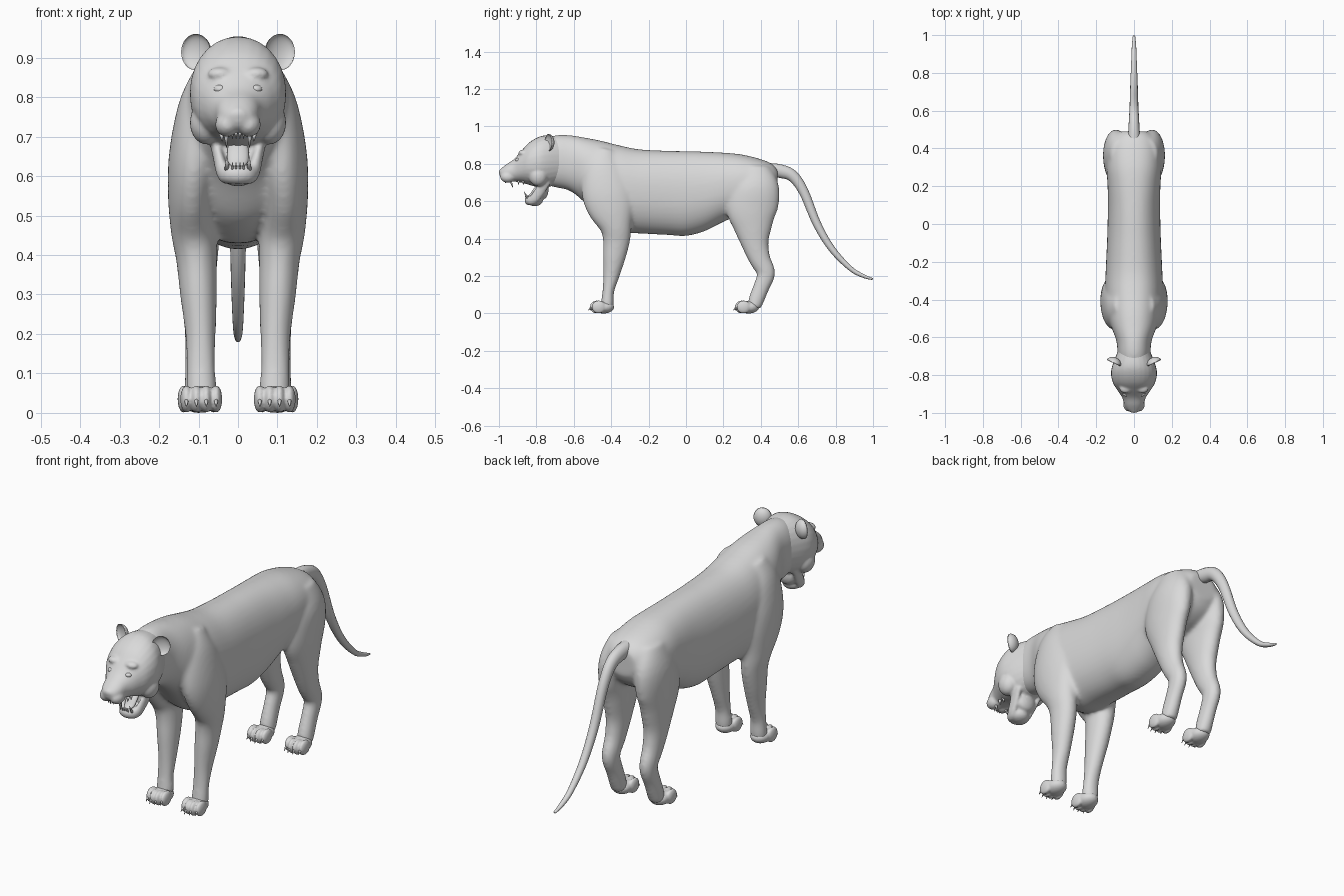
import bpy, bmesh, math
from mathutils import Vector, Matrix

cube = bpy.data.objects.get("Cube")
if cube:
    bpy.data.objects.remove(cube, do_unlink=True)

# One plain grey covers the whole animal
grey = bpy.data.materials.new("plain grey")
grey.use_nodes = True
grey.diffuse_color = (0.7, 0.7, 0.7, 1)
grey.node_tree.nodes["Principled BSDF"].inputs["Base Color"].default_value = (0.7, 0.7, 0.7, 1)

SIDES = (1, -1)


def finish(name, bm, voxel=0, smoothing=0):
    """Turn a bmesh into an object, optionally fusing its parts into one skin."""
    bmesh.ops.recalc_face_normals(bm, faces=bm.faces)
    for face in bm.faces:
        face.smooth = True
    mesh = bpy.data.meshes.new(name)
    bm.to_mesh(mesh)
    bm.free()
    mesh.materials.append(grey)
    obj = bpy.data.objects.new(name, mesh)
    bpy.context.collection.objects.link(obj)
    if voxel:
        fuse = obj.modifiers.new("fuse", 'REMESH')
        fuse.mode = 'VOXEL'
        fuse.voxel_size = voxel
        fuse.use_smooth_shade = True
        relax = obj.modifiers.new("relax", 'SMOOTH')
        relax.factor = 0.5
        relax.iterations = smoothing
    return obj


def spline(points, steps=5):
    """Catmull-Rom interpolation through tuples of any length."""
    result = []
    last = len(points) - 1
    for i in range(last):
        p, q, r, s = (points[min(max(k, 0), last)] for k in range(i - 1, i + 3))
        for step in range(steps):
            t = step / steps
            result.append([b + t / 2 * (c - a + t * (2*a - 5*b + 4*c - d + t * (3*(b - c) + d - a)))
                           for a, b, c, d in zip(p, q, r, s)])
    result.append(list(points[-1]))
    return result


def loft(bm, stations, side=1, upright=False, power=2.0, sides=28):
    """Skin elliptical rings (x, y, z, half width, half depth) along a path."""
    path = spline(stations)
    centres = [Vector((side * p[0], p[1], p[2])) for p in path]
    rings = []
    for i, (centre, p) in enumerate(zip(centres, path)):
        along = centres[min(i + 1, len(path) - 1)] - centres[max(i - 1, 0)]
        if upright:
            along = Vector((0, 1, 0))
        along.normalize()
        across = Vector((1, 0, 0))
        across = (across - along * across.dot(along)).normalized()
        up = along.cross(across)
        ring = []
        for k in range(sides):
            angle = math.tau * k / sides
            c, s = (math.copysign(abs(f) ** (2 / power), f) for f in (math.cos(angle), math.sin(angle)))
            ring.append(bm.verts.new(centre + across * c * p[3] + up * s * p[4]))
        rings.append(ring)
    for low, high in zip(rings, rings[1:]):
        for k in range(sides):
            j = (k + 1) % sides
            bm.faces.new((low[k], low[j], high[j], high[k]))
    bm.faces.new(rings[0])
    bm.faces.new(rings[-1])


def spans(profile):
    """Convert (y, top, bottom, half width) into loft stations."""
    return [(0, y, (top + low) / 2, w, (top - low) / 2) for y, top, low, w in profile]


def ball(bm, centre, radii, turn=0):
    place = Matrix.Translation(centre) @ Matrix.Rotation(turn, 4, 'Z') @ Matrix.Diagonal((*radii, 1))
    return bmesh.ops.create_uvsphere(bm, u_segments=24, v_segments=16, radius=1, matrix=place)["verts"]


def spike(bm, base, tip, radius):
    base, tip = Vector(base), Vector(tip)
    axis = tip - base
    place = Matrix.Translation((base + tip) / 2) @ axis.to_track_quat('Z', 'Y').to_matrix().to_4x4()
    bmesh.ops.create_cone(bm, cap_ends=True, segments=10, radius1=radius, radius2=radius / 8,
                          depth=axis.length, matrix=place)


# Body: trunk with neck, shoulders and front legs, hips and hind legs
body = bmesh.new()
loft(body, spans([
    (-.80, .92, .70, .07), (-.70, .952, .675, .086), (-.62, .953, .655, .093),
    (-.54, .94, .59, .122), (-.46, .925, .49, .143), (-.36, .90, .435, .153),
    (-.25, .878, .428, .15), (-.10, .87, .42, .143), (0, .868, .415, .14),
    (.10, .865, .44, .138), (.20, .86, .49, .14), (.30, .85, .53, .145),
    (.40, .825, .56, .138), (.46, .80, .60, .11), (.49, .77, .65, .07)]),
    upright=True, power=2.2, sides=40)
front_leg = [
    (.06, -.43, .87, .045, .06), (.085, -.44, .78, .064, .11), (.108, -.425, .66, .066, .135),
    (.117, -.40, .56, .061, .125), (.112, -.375, .46, .058, .085), (.105, -.372, .39, .052, .073),
    (.10, -.384, .30, .047, .061), (.095, -.40, .20, .039, .044), (.094, -.415, .12, .037, .032),
    (.093, -.42, .06, .039, .035), (.093, -.425, .025, .036, .035)]
hind_leg = [
    (.065, .36, .77, .06, .09), (.093, .37, .67, .068, .13), (.10, .352, .56, .062, .138),
    (.10, .358, .46, .055, .104), (.10, .37, .37, .047, .073), (.10, .395, .29, .041, .058),
    (.10, .428, .215, .036, .049), (.10, .402, .14, .034, .044), (.10, .375, .07, .036, .042),
    (.10, .365, .03, .036, .035)]
for side in SIDES:
    loft(body, front_leg, side)
    loft(body, hind_leg, side)
finish("body", body, voxel=.008, smoothing=18)

# Paws with four toes and a claw on each toe
paws, claws = bmesh.new(), bmesh.new()
for side in SIDES:
    for x, y in ((.093, -.44), (.10, .335)):
        ball(paws, (side * x, y, .034), (.046, .056, .034))
        for toe in range(4):
            offset = (toe - 1.5) * .025
            tx = side * x + offset
            ty = y - .042 + abs(offset) * .4
            ball(paws, (tx, ty, .035), (.0155, .037, .035))
            spike(claws, (tx, ty - .03, .032), (tx, ty - .047, .016), .006)
finish("paws", paws, voxel=.005, smoothing=3)
finish("claws", claws)

# Tail
tail = bmesh.new()
loft(tail, [
    (0, .42, .775, .035, .03), (0, .50, .762, .03, .036), (0, .57, .735, .026, .031),
    (0, .63, .65, .023, .026), (0, .70, .48, .021, .022), (0, .78, .345, .018, .018),
    (0, .88, .24, .014, .013), (0, .95, .20, .011, .010), (0, .998, .184, .006, .005)], sides=16)
finish("tail", tail)

# Head: skull and muzzle, nose, brows, lip pads and the dropped lower jaw
head = bmesh.new()
loft(head, spans([
    (-.66, .94, .70, .08), (-.74, .953, .675, .112), (-.79, .943, .675, .122),
    (-.84, .913, .688, .112), (-.88, .87, .70, .088), (-.92, .825, .705, .062),
    (-.96, .798, .71, .05), (-.985, .778, .72, .036), (-.996, .765, .737, .018)]),
    upright=True, power=2.15)
ball(head, (0, -.984, .757), (.026, .017, .018))
ball(head, (0, -.765, .66), (.052, .03, .05))
ball(head, (0, -.808, .604), (.045, .043, .03))
for side in SIDES:
    ball(head, (side * .027, -.953, .73), (.031, .04, .031))
    ball(head, (side * .045, -.87, .858), (.032, .026, .018))
    ball(head, (side * .08, -.79, .735), (.042, .05, .055))
    loft(head, [(.06, -.75, .71, .016, .03), (.05, -.785, .65, .014, .028),
                (.037, -.815, .61, .018, .026), (.02, -.838, .604, .02, .024),
                (-.01, -.843, .603, .02, .024)], side, sides=16)
finish("head", head, voxel=.006, smoothing=5)

# Eyes
eyes = bmesh.new()
for side in SIDES:
    ball(eyes, (side * .046, -.898, .82), (.016, .014, .011), side * .5)
finish("eyes", eyes)

# Cupped round ears, turned slightly outward
ears = bmesh.new()
for side in SIDES:
    centre = Vector((side * .107, -.737, .914))
    turn = side * math.radians(25)
    facing = Vector((math.sin(turn), -math.cos(turn), 0))
    for vert in ball(ears, centre, (.041, .032, .046), turn):
        depth = (vert.co - centre).dot(facing)
        if depth > 0:
            vert.co -= facing * depth * 1.6
finish("ears", ears)

# Tongue
tongue = bmesh.new()
loft(tongue, [(0, -.76, .70, .02, .012), (0, -.80, .665, .027, .012),
              (0, -.825, .635, .025, .01), (0, -.845, .625, .012, .005)], sides=16)
finish("tongue", tongue)

# Teeth: long canines and a row of small incisors in each jaw
teeth = bmesh.new()
for side in SIDES:
    spike(teeth, (side * .03, -.94, .715), (side * .029, -.925, .672), .008)
    spike(teeth, (side * .028, -.845, .615), (side * .028, -.866, .652), .007)
    for x in (.005, .014):
        spike(teeth, (side * x, -.965, .715), (side * x, -.965, .694), .005)
        spike(teeth, (side * x, -.853, .615), (side * x, -.862, .635), .004)
    for y in (-.87, -.895):
        spike(teeth, (side * .042, y, .712), (side * .04, y, .688), .008)
finish("teeth", teeth)
